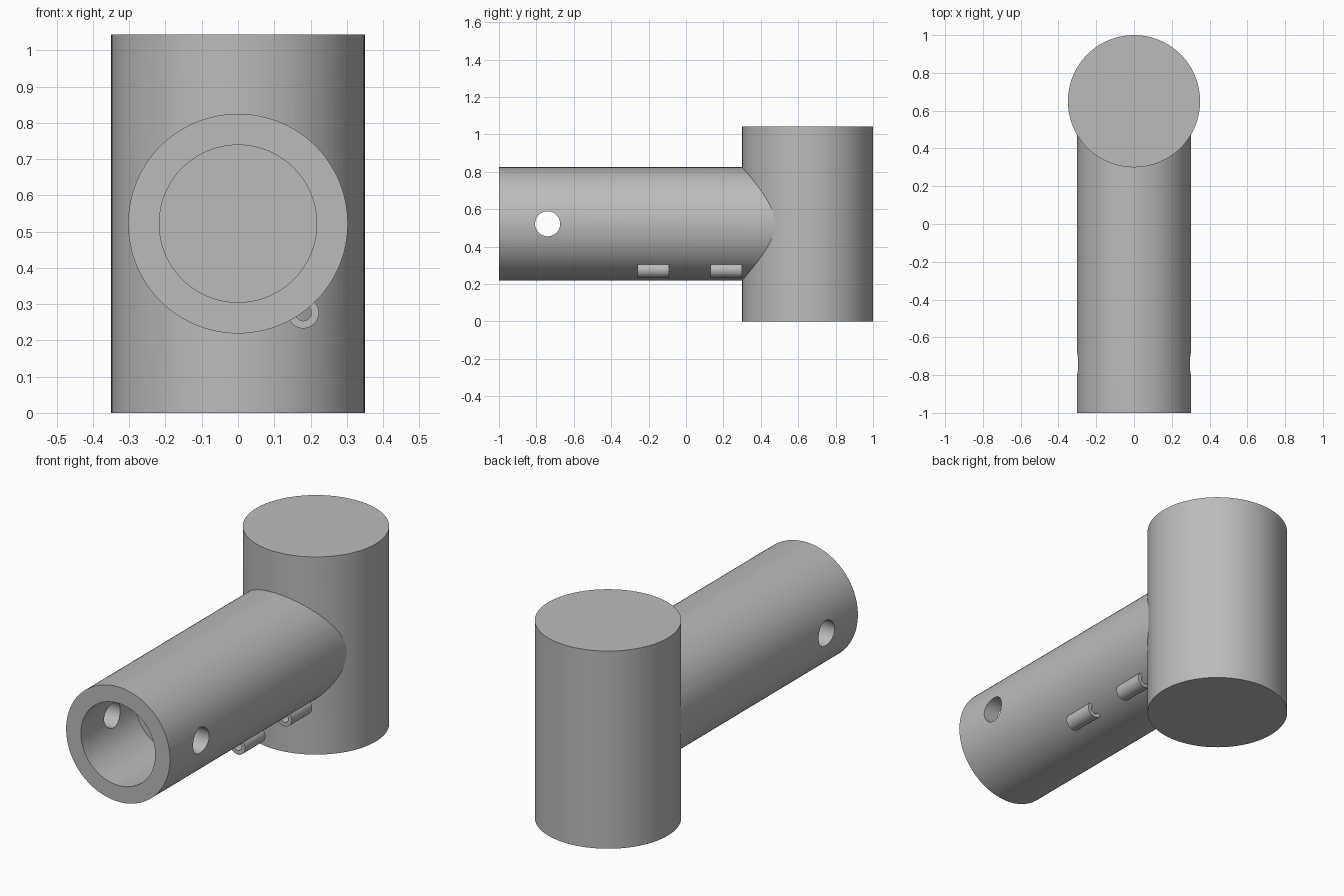
import bpy
import math

if "Cube" in bpy.data.objects:
    bpy.data.objects.remove(bpy.data.objects["Cube"])

grey = bpy.data.materials.new("plain grey")
grey.diffuse_color = (0.5, 0.5, 0.5, 1)
grey.use_nodes = True
grey.node_tree.nodes["Principled BSDF"].inputs["Base Color"].default_value = grey.diffuse_color

AXIS_Z = 0.522                      # height of the horizontal tube's axis
ROT = {"x": (0, math.pi / 2, 0), "y": (math.pi / 2, 0, 0), "z": (0, 0, 0)}


def rod(name, axis, radius, start, end, centre, sides=96):
    """Solid rod along an axis; centre gives the two other coordinates."""
    mid = list(centre)
    mid.insert("xyz".index(axis), (start + end) / 2)
    bpy.ops.mesh.primitive_cylinder_add(vertices=sides, radius=radius,
                                        depth=end - start, location=mid,
                                        rotation=ROT[axis])
    ob = bpy.context.object
    ob.name = name
    ob.data.materials.append(grey)
    return ob


def combine(target, other, operation):
    """Apply a boolean to target and remove the helper."""
    bpy.ops.object.select_all(action='DESELECT')
    bpy.context.view_layer.objects.active = target
    target.select_set(True)
    mod = target.modifiers.new("bool", 'BOOLEAN')
    mod.operation, mod.object, mod.solver = operation, other, 'EXACT'
    bpy.ops.object.modifier_apply(modifier=mod.name)
    bpy.data.objects.remove(other, do_unlink=True)


def smooth(ob):
    bpy.ops.object.select_all(action='DESELECT')
    bpy.context.view_layer.objects.active = ob
    ob.select_set(True)
    bpy.ops.object.shade_smooth_by_angle(angle=math.radians(30))


# Horizontal tube merged into the upright post
body = rod("post_and_tube", "z", 0.35, 0, 1.043, (0, 0.65))
combine(body, rod("tube", "y", 0.303, -1, 0.65, (0, AXIS_Z)), 'UNION')

# Blind bore in the front end, and a pin hole across it
combine(body, rod("bore", "y", 0.217, -1.1, -0.55, (0, AXIS_Z)), 'DIFFERENCE')
combine(body, rod("pin_hole", "x", 0.067, -0.5, 0.5, (-0.74, AXIS_Z), 48),
        'DIFFERENCE')
smooth(body)

# Two small hollow lugs half sunk into the lower right of the tube
for name, y0, y1 in (("front_lug", -0.26, -0.09), ("rear_lug", 0.13, 0.30)):
    lug = rod(name, "y", 0.043, y0, y1, (0.18, 0.276), 40)
    combine(lug, rod("lug_hole", "y", 0.022, y0 - 0.05, y1 + 0.05,
                     (0.18, 0.276), 32), 'DIFFERENCE')
    smooth(lug)
